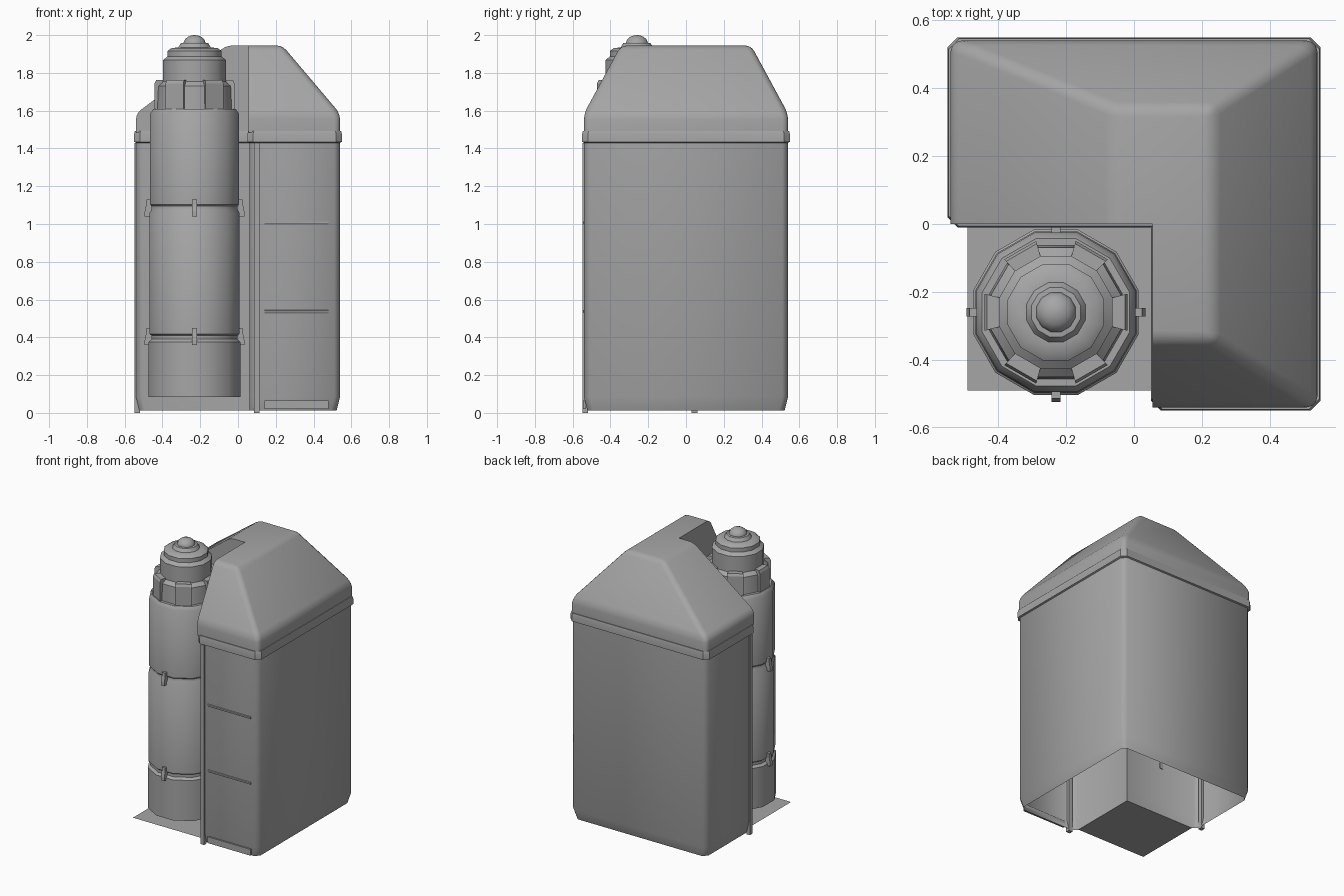
import bpy, bmesh, math
from mathutils import Vector

if "Cube" in bpy.data.objects:
    bpy.data.objects.remove(bpy.data.objects["Cube"])

CX, CY = -0.23, -0.26      # canister axis
GREY = bpy.data.materials.new("dark_grey")
GREY.diffuse_color = (0.38, 0.38, 0.38, 1)
GREY.use_nodes = True
GREY.node_tree.nodes["Principled BSDF"].inputs["Base Color"].default_value = GREY.diffuse_color


def make(name, bm, smooth=None):
    bmesh.ops.recalc_face_normals(bm, faces=bm.faces)
    me = bpy.data.meshes.new(name)
    bm.to_mesh(me)
    bm.free()
    me.materials.append(GREY)
    ob = bpy.data.objects.new(name, me)
    bpy.context.collection.objects.link(ob)
    if smooth:
        shade(ob, smooth)
    return ob


def shade(ob, angle):
    bpy.ops.object.select_all(action='DESELECT')
    ob.select_set(True)
    bpy.context.view_layer.objects.active = ob
    bpy.ops.object.shade_smooth_by_angle(angle=math.radians(angle))


def loft(name, rings, caps=(False, False), smooth=None):
    bm = bmesh.new()
    vs = [[bm.verts.new(p) for p in r] for r in rings]
    n = len(rings[0])
    for a, b in zip(vs, vs[1:]):
        for i in range(n):
            j = (i + 1) % n
            bm.faces.new((a[i], a[j], b[j], b[i]))
    if caps[0]:
        bm.faces.new(vs[0])
    if caps[1]:
        bm.faces.new(vs[-1])
    return make(name, bm, smooth)


def box(name, x0, x1, y0, y1, z0, z1):
    return loft(name, [[(x0, y0, z), (x1, y0, z), (x1, y1, z), (x0, y1, z)] for z in (z0, z1)], (True, True))


def l_ring(inset, z, notch=None, c=0.03):
    """L-shaped outline, convex corners chamfered, offset inwards by inset."""
    k = inset if notch is None else notch
    a, nx, ny = 0.54 - inset, 0.06 + k, 0.0 + k
    pts = [(nx, -a), (a, -a), (a, a), (-a, a), (-a, ny), (nx, ny)]
    out = []
    for i, p in enumerate(pts):
        p = Vector(p)
        if i == 5:
            out.append((p.x, p.y, z))
            continue
        for q in (pts[i - 1], pts[(i + 1) % 6]):
            v = p + (Vector(q) - p).normalized() * c
            out.append((v.x, v.y, z))
    return out


def lathe(name, profile, n=12):
    rings = [[(CX + r * math.cos(t), CY + r * math.sin(t), z)
              for t in [(i + 0.5) * math.tau / n for i in range(n)]] for r, z in profile]
    return loft(name, rings, (True, True), 35)


# L-shaped open-bottomed body and the rim under the roof
loft("cabinet_body", [l_ring(0.018, 0.012, 0), l_ring(0, 0.085), l_ring(0, 1.49)], smooth=50)
loft("cabinet_rim", [l_ring(i, z) for i, z in
                     [(0, 1.43), (-0.01, 1.435), (-0.01, 1.475), (-0.006, 1.492), (0.006, 1.492)]], smooth=30)

# Hipped roof with softened edges, notched around the canister
rect = lambda x0, x1, y, z: [(x0, -y, z), (x1, -y, z), (x1, y, z), (x0, y, z)]
roof = loft("cabinet_roof", [rect(-0.54, 0.54, 0.54, 1.485), rect(-0.54, 0.54, 0.54, 1.585),
                             rect(-0.06, 0.235, 0.345, 1.945)], (True, True))
bm = bmesh.new()
bm.from_mesh(roof.data)
soft = [e for e in bm.edges if max(v.co.z for v in e.verts) > 1.5]
bmesh.ops.bevel(bm, geom=soft, offset=0.03, segments=3, profile=0.5, affect='EDGES')
bm.to_mesh(roof.data)
bm.free()
cutter = box("notch_cutter", -0.8, 0.055, -0.8, 0.0, 1.2, 2.3)
cutter.hide_render = True
mod = roof.modifiers.new("notch", 'BOOLEAN')
mod.operation, mod.object, mod.solver = 'DIFFERENCE', cutter, 'EXACT'
bpy.context.view_layer.update()
done = bpy.data.meshes.new_from_object(roof.evaluated_get(bpy.context.evaluated_depsgraph_get()))
roof.modifiers.clear()
roof.data = done
bpy.data.objects.remove(cutter)
bm = bmesh.new()
bm.from_mesh(done)
bmesh.ops.delete(bm, geom=[f for f in bm.faces if f.normal.z < -0.9], context='FACES')
bm.to_mesh(done)
bm.free()
shade(roof, 32)

# Corner posts beside the notch
box("front_post", 0.085, 0.115, -0.548, -0.52, 0.0, 1.43)
box("side_post", -0.548, -0.52, 0.03, 0.06, 0.0, 1.43)

# Front panel ledges and kick plate
for i, z in enumerate((0.993, 0.523)):
    loft(f"front_ledge_{i}", [[(x, -0.538, z), (x, -0.538, z + 0.022), (x, -0.546, z + 0.02), (x, -0.546, z + 0.013)]
                              for x in (0.14, 0.48)], (True, True))
box("kick_plate", 0.14, 0.48, -0.545, -0.53, 0.02, 0.065)

# Base plate in the notch
bm = bmesh.new()
bm.faces.new([bm.verts.new(p) for p in [(-0.49, -0.49, 0.012), (0.06, -0.49, 0.012),
                                        (0.06, 0.0, 0.012), (-0.49, 0.0, 0.012)]])
make("base_plate", bm)

# Twelve-sided canister with two grooves, each bridged by four clips
groove = lambda r0, r1, z: [(r0, z - 0.025), (0.236, z - 0.01), (0.236, z + 0.01), (r1, z + 0.018)]
lathe("canister", [(0.252, 0.085)] + groove(0.252, 0.246, 0.4) + groove(0.246, 0.243, 1.085)
      + [(0.243, 1.585), (0.225, 1.61)])
for k, z in enumerate((0.405, 1.085)):
    for i in range(4):
        d = Vector((math.cos(i * math.pi / 2), math.sin(i * math.pi / 2), 0))
        s = Vector((-d.y, d.x, 0)) * 0.013
        c = Vector((CX, CY, 0))
        prof = [(0.22, z - 0.045), (0.264, z - 0.045), (0.264, z - 0.02),
                (0.256, z + 0.02), (0.254, z + 0.045), (0.22, z + 0.045)]
        loft(f"groove_clip_{k}_{i}", [[c + d * r + s * m + Vector((0, 0, h)) for r, h in prof]
                                      for m in (-1, 1)], (True, True))

# Collar with six raised grips
lathe("collar", [(0.204, 1.6), (0.198, 1.73), (0.17, 1.755)])
for i in range(6):
    t = i * math.pi / 3
    w = math.radians(14.5)
    ring = lambda r0, r1, z: [(CX + r * math.cos(a), CY + r * math.sin(a), z)
                              for r, a in ((r0, t - w), (r1, t - w), (r1, t + w), (r0, t + w))]
    loft(f"collar_grip_{i}", [ring(0.17, 0.218, 1.605), ring(0.17, 0.218, 1.745), ring(0.165, 0.21, 1.762)],
         (True, True))

# Stepped cap and rounded button
lathe("cap", [(0.172, 1.74), (0.172, 1.868), (0.147, 1.888), (0.147, 1.917), (0.125, 1.932),
              (0.09, 1.934), (0.075, 1.957), (0.055, 1.959)])
lathe("cap_button", [(0.06, 1.955)] + [(0.06 * math.cos(a), 1.957 + 0.043 * math.sin(a))
                                       for a in (0.1, 0.5, 0.9, 1.25, 1.5)])
